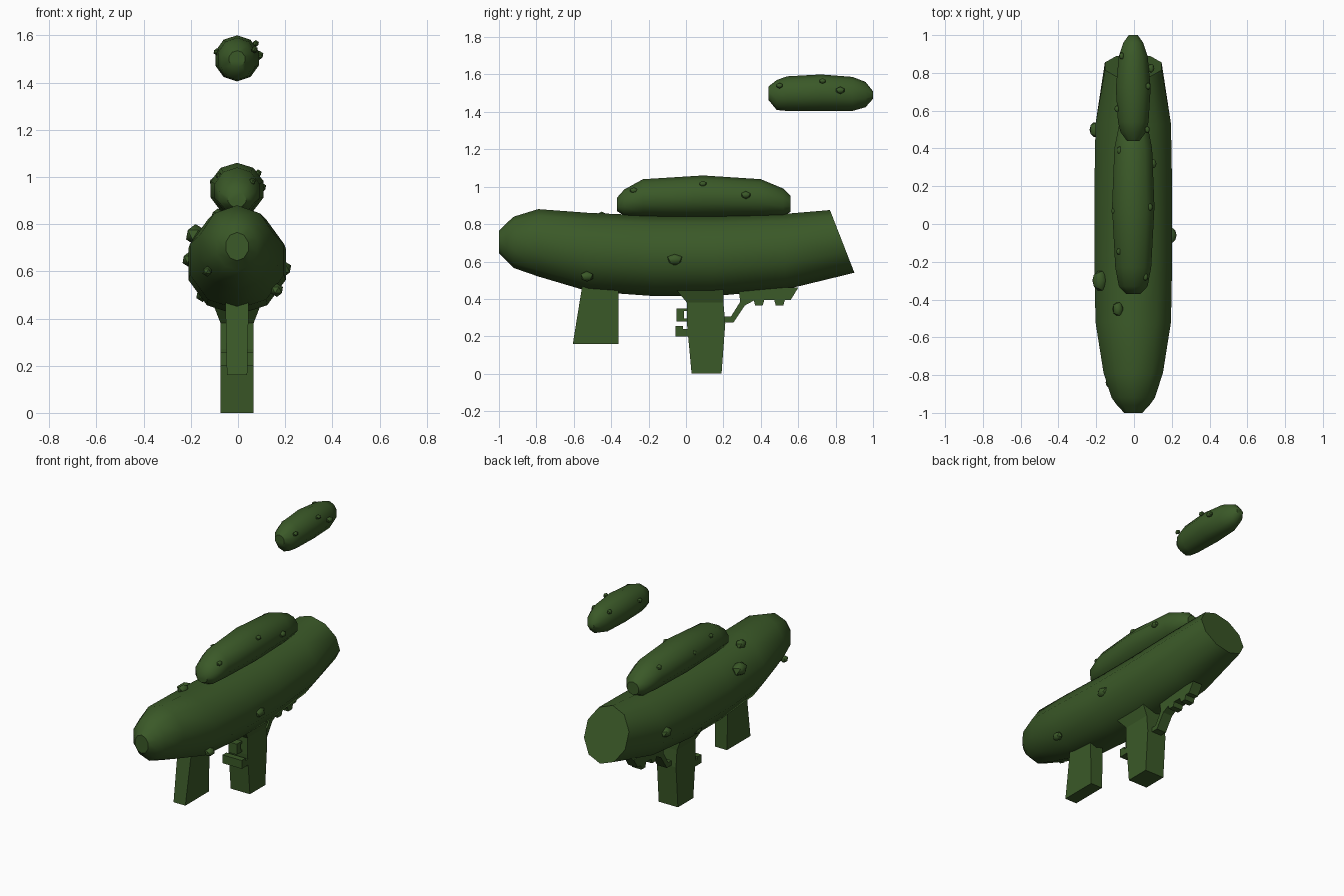
import bpy
import bmesh
from math import sin, cos, pi, radians
from mathutils import Vector

cube = bpy.data.objects.get("Cube")
if cube:
    bpy.data.objects.remove(cube)

green = bpy.data.materials.new("pickle green")
colour = (0.043, 0.1, 0.021, 1)
green.use_nodes = True
green.diffuse_color = colour
green.node_tree.nodes["Principled BSDF"].inputs["Base Color"].default_value = colour

SIDES = 10
OFFSET = -0.004


def finish(name, bm, smooth=None):
    bmesh.ops.recalc_face_normals(bm, faces=bm.faces)
    mesh = bpy.data.meshes.new(name)
    bm.to_mesh(mesh)
    bm.free()
    mesh.materials.append(green)
    obj = bpy.data.objects.new(name, mesh)
    bpy.context.collection.objects.link(obj)
    if smooth:
        bpy.ops.object.select_all(action='DESELECT')
        obj.select_set(True)
        bpy.context.view_layer.objects.active = obj
        bpy.ops.object.shade_smooth_by_angle(angle=radians(smooth))
    return obj


def loft(name, rings, smooth=None):
    """Bridge equal rings of points and cap both ends."""
    bm = bmesh.new()
    rows = [[bm.verts.new(p) for p in ring] for ring in rings]
    for a, b in zip(rows, rows[1:]):
        for i in range(len(a)):
            j = (i + 1) % len(a)
            bm.faces.new((a[i], a[j], b[j], b[i]))
    bm.faces.new(rows[0])
    bm.faces.new(rows[-1])
    return finish(name, bm, smooth)


def pickle(name, stations, end_shear=0.0):
    """Stations hold y, top z, bottom z and half width."""
    rings = []
    for n, (y, top, bottom, half) in enumerate(stations):
        mid, tall = (top + bottom) / 2, (top - bottom) / 2
        shear = end_shear if n == len(stations) - 1 else 0
        rings.append([(OFFSET + half * sin(a), y - shear * tall * cos(a), mid + tall * cos(a))
                      for a in (2 * pi * i / SIDES for i in range(SIDES))])
    return loft(name, rings, 45)


def post(name, levels):
    """Levels hold z, front y, back y and half width."""
    return loft(name, [[(OFFSET - w, a, z), (OFFSET + w, a, z), (OFFSET + w, b, z), (OFFSET - w, b, z)]
                       for z, a, b, w in levels])


def prism(name, outline, half):
    """Extrude a side outline of (y, z) points across the width."""
    return loft(name, [[(OFFSET + s * half, y, z) for y, z in outline] for s in (-1, 1)])


def warts(name, spots, squash=0.75):
    bm = bmesh.new()
    for x, y, z, r in spots:
        made = bmesh.ops.create_icosphere(bm, subdivisions=1, radius=r)
        for v in made["verts"]:
            v.co = Vector((v.co.x * squash, v.co.y, v.co.z * squash)) + Vector((x, y, z))
    return finish(name, bm, 45)


# Main body with a slanted rear end
pickle("body", [
    (-1.0, .765, .645, .05), (-.96, .805, .605, .09), (-.92, .84, .565, .12),
    (-.79, .88, .52, .165), (-.52, .86, .44, .21), (-.17, .845, .415, .217),
    (.15, .845, .415, .217), (.53, .855, .45, .21), (.835, .875, .54, .158)],
    end_shear=.39)
warts("body_warts", [
    (.195, -.06, .61, .045), (.165, -.53, .52, .038), (-.085, -.45, .835, .042),
    (-.18, -.3, .755, .06), (-.205, .5, .65, .045), (-.13, -.84, .6, .03),
    (-.15, .1, .5, .04)])

# Top pickle
pickle("top_pickle", [
    (-.37, .94, .87, .04), (-.33, .985, .845, .08), (-.23, 1.04, .84, .1),
    (.09, 1.06, .835, .118), (.4, 1.04, .84, .105), (.52, .99, .845, .08),
    (.56, .95, .865, .045)])
warts("top_pickle_warts", [
    (.06, -.28, .98, .022), (.085, .09, 1.015, .022), (.1, .32, .955, .028),
    (-.075, .39, 1.0, .024), (-.105, .07, .98, .022), (-.08, -.145, 1.005, .02)])

# Small floating pickle
pickle("floating_pickle", [
    (.44, 1.535, 1.465, .035), (.485, 1.57, 1.41, .07), (.54, 1.59, 1.405, .085),
    (.72, 1.6, 1.405, .097), (.89, 1.587, 1.405, .08), (.96, 1.56, 1.425, .055),
    (1.0, 1.51, 1.47, .025)])
warts("floating_pickle_warts", [
    (.07, .5, 1.54, .02), (.075, .73, 1.565, .02), (.09, .825, 1.515, .026),
    (-.065, .89, 1.555, .02), (-.09, .61, 1.53, .02)])

# Handles
post("front_handle", [(.16, -.605, -.36, .043), (.5, -.55, -.36, .05)])
post("rear_grip", [(0, .03, .19, .07), (.27, .005, .21, .07),
                   (.38, .005, .2, .07), (.47, -.07, .2, .105)])

# Trigger and guard
prism("trigger", [(.02, .35), (-.05, .35), (-.05, .28), (.02, .28),
                  (.02, .295), (-.01, .295), (-.01, .335), (.02, .335)], .03)
prism("trigger_guard", [(.03, .24), (-.015, .24), (-.015, .255), (-.055, .255),
                        (-.055, .2), (.03, .2)], .07)

# Rear brace with its two feet
prism("rear_brace", [(.19, .275), (.255, .275), (.315, .365), (.37, .395), (.56, .395),
                     (.6, .46), (.28, .46), (.29, .385), (.24, .305), (.19, .305)], .035)
for n, y in enumerate((.39, .5)):
    post("brace_foot_%d" % (n + 1), [(.365, y - .02, y + .02, .035), (.41, y - .033, y + .033, .035)])
